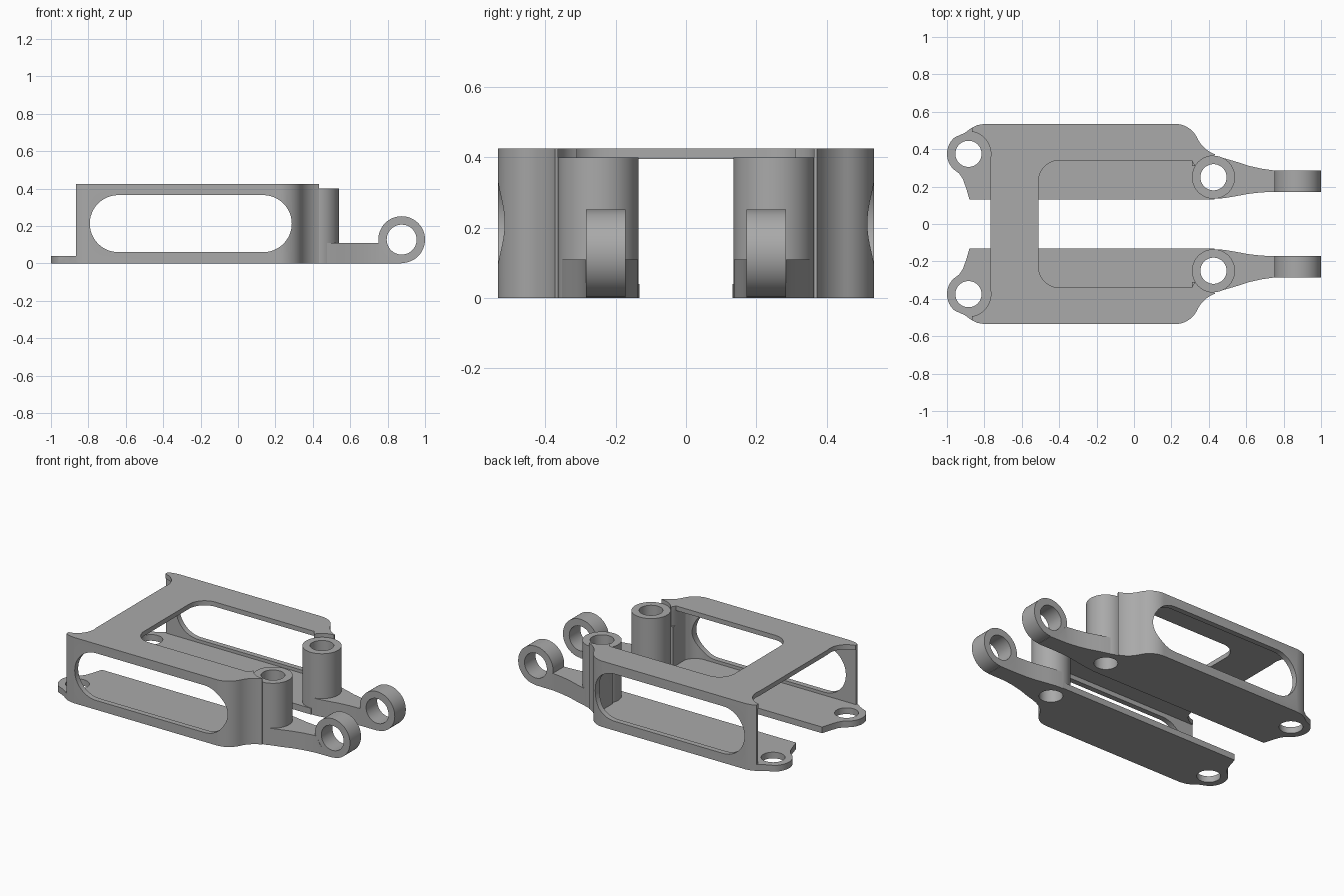
import bpy, bmesh
from math import cos, sin, radians, pi
from mathutils import Matrix

cube = bpy.data.objects.get("Cube")
if cube:
    bpy.data.objects.remove(cube)

grey = bpy.data.materials.new("machined_grey")
grey.use_nodes = True
colour = (0.40, 0.40, 0.40, 1)
grey.diffuse_color = colour
grey.node_tree.nodes["Principled BSDF"].inputs["Base Color"].default_value = colour

LUG, POST, EYE = (-0.885, 0.375), (0.425, 0.25), (0.875, 0.127)


def arc(cx, cy, r, a0, a1, n=12):
    return [(cx + r * cos(radians(a0 + (a1 - a0) * i / n)),
             cy + r * sin(radians(a0 + (a1 - a0) * i / n))) for i in range(n + 1)]


def circle(centre, r):
    return arc(*centre, r, 0, 352.5, 47)


def box(x0, x1, y0, y1):
    return [(x0, y0), (x1, y0), (x1, y1), (x0, y1)]


def prism(name, pts, lo, hi, along_y=False):
    """Extrude a profile along z, or an x-z profile along y."""
    bm = bmesh.new()
    verts = [bm.verts.new((x, lo, v) if along_y else (x, v, lo)) for x, v in pts]
    face = bm.faces.new(verts)
    ext = bmesh.ops.extrude_face_region(bm, geom=[face])
    top = [g for g in ext["geom"] if isinstance(g, bmesh.types.BMVert)]
    shift = (0, hi - lo, 0) if along_y else (0, 0, hi - lo)
    bmesh.ops.translate(bm, verts=top, vec=shift)
    bmesh.ops.recalc_face_normals(bm, faces=bm.faces)
    mesh = bpy.data.meshes.new(name)
    bm.to_mesh(mesh)
    bm.free()
    mesh.materials.append(grey)
    obj = bpy.data.objects.new(name, mesh)
    bpy.context.collection.objects.link(obj)
    return obj


def boolean(obj, tool, operation="DIFFERENCE"):
    mod = obj.modifiers.new("boolean", "BOOLEAN")
    mod.operation, mod.solver, mod.object = operation, "EXACT", tool
    bpy.context.view_layer.objects.active = obj
    bpy.ops.object.modifier_apply(modifier=mod.name)
    bpy.data.objects.remove(tool)


def cut(obj, pts, lo, hi, along_y=False):
    boolean(obj, prism("cutter", pts, lo, hi, along_y))


def finish(obj, bisect=False):
    """Mirror across the centre line and smooth the curved faces."""
    mod = obj.modifiers.new("mirror", "MIRROR")
    mod.use_axis = (False, True, False)
    mod.use_bisect_axis = (False, bisect, False)
    bpy.ops.object.select_all(action="DESELECT")
    obj.select_set(True)
    bpy.context.view_layer.objects.active = obj
    bpy.ops.object.modifier_apply(modifier=mod.name)
    bpy.ops.object.shade_smooth_by_angle(angle=radians(30))


# Frame: floor plate, side wall and top strip carved from one block
outline = [(-0.88, 0.132), (0.43, 0.132), (0.43, 0.365)]
outline += arc(0.492, 0.532, 0.17, 250, 205)
outline += arc(0.22, 0.405, 0.13, 27, 90)
outline += [(-0.80, 0.535), (-0.84, 0.528), (-0.87, 0.513), (-0.905, 0.487)]
outline += arc(*LUG, 0.115, 130, 225)
outline += [(-0.935, 0.27), (-0.915, 0.24), (-0.897, 0.19)]
frame = prism("frame", outline, 0, 0.425)

# Hollow interior, open toward the centre
inside = [(-1.1, 0.05), (0.6, 0.05), (0.6, 0.31), (0.31, 0.31), (0.31, 0.44)]
inside += arc(0.22, 0.405, 0.095, 35, 90) + [(-1.1, 0.50)]
cut(frame, inside, 0.04, 0.395)

# Rounded opening in the top, clear of the post
opening = [(-0.51, 0.0), (0.6, 0.0), (0.6, 0.31), (0.325, 0.31), (0.308, 0.34)]
opening += arc(-0.40, 0.23, 0.11, 90, 180)
cut(frame, opening, 0.3, 0.6)

# Rear end trimmed back above the floor plate and around the lug
cut(frame, box(-1.2, -0.865, 0, 0.7), 0.04, 0.6)
cut(frame, box(-1.2, -0.768, 0, 0.375), 0.04, 0.6)
cut(frame, circle(LUG, 0.12), 0.04, 0.6)
cut(frame, circle(LUG, 0.07), -0.1, 0.6)
cut(frame, circle(POST, 0.1145), -0.1, 0.6)

# Long rounded window in the side wall
window = arc(0.135, 0.2125, 0.1525, -90, 90, 24)
window += arc(-0.64, 0.2125, 0.1525, 90, 270, 24)
cut(frame, window, 0.42, 0.7, along_y=True)

# Bridge joining both sides
boolean(frame, prism("bridge", box(-0.768, -0.51, -0.1, 0.2), 0.395, 0.425), "UNION")
finish(frame, bisect=True)

# Pivot posts
post = prism("pivot_posts", circle(POST, 0.115), 0, 0.4)
cut(post, circle(POST, 0.07), -0.1, 0.6)
finish(post)

# Tapered arms
arm_outline = [(0.425, 0.135), (0.48, 0.138), (0.54, 0.148), (0.61, 0.161), (0.68, 0.169),
               (0.75, 0.172), (0.875, 0.172), (0.875, 0.284), (0.75, 0.286), (0.68, 0.296),
               (0.61, 0.312), (0.54, 0.335), (0.48, 0.352), (0.425, 0.365)]
arm = prism("arms", arm_outline, 0, 0.11)
cut(arm, circle(POST, 0.1145), -0.1, 0.6)
cut(arm, circle(EYE, 0.11), 0, 0.6, along_y=True)
finish(arm)

# Eye rings at the arm tips
eye = prism("eye_rings", circle(EYE, 0.125), 0.172, 0.285, along_y=True)
cut(eye, circle(EYE, 0.08), 0, 0.6, along_y=True)
finish(eye)
